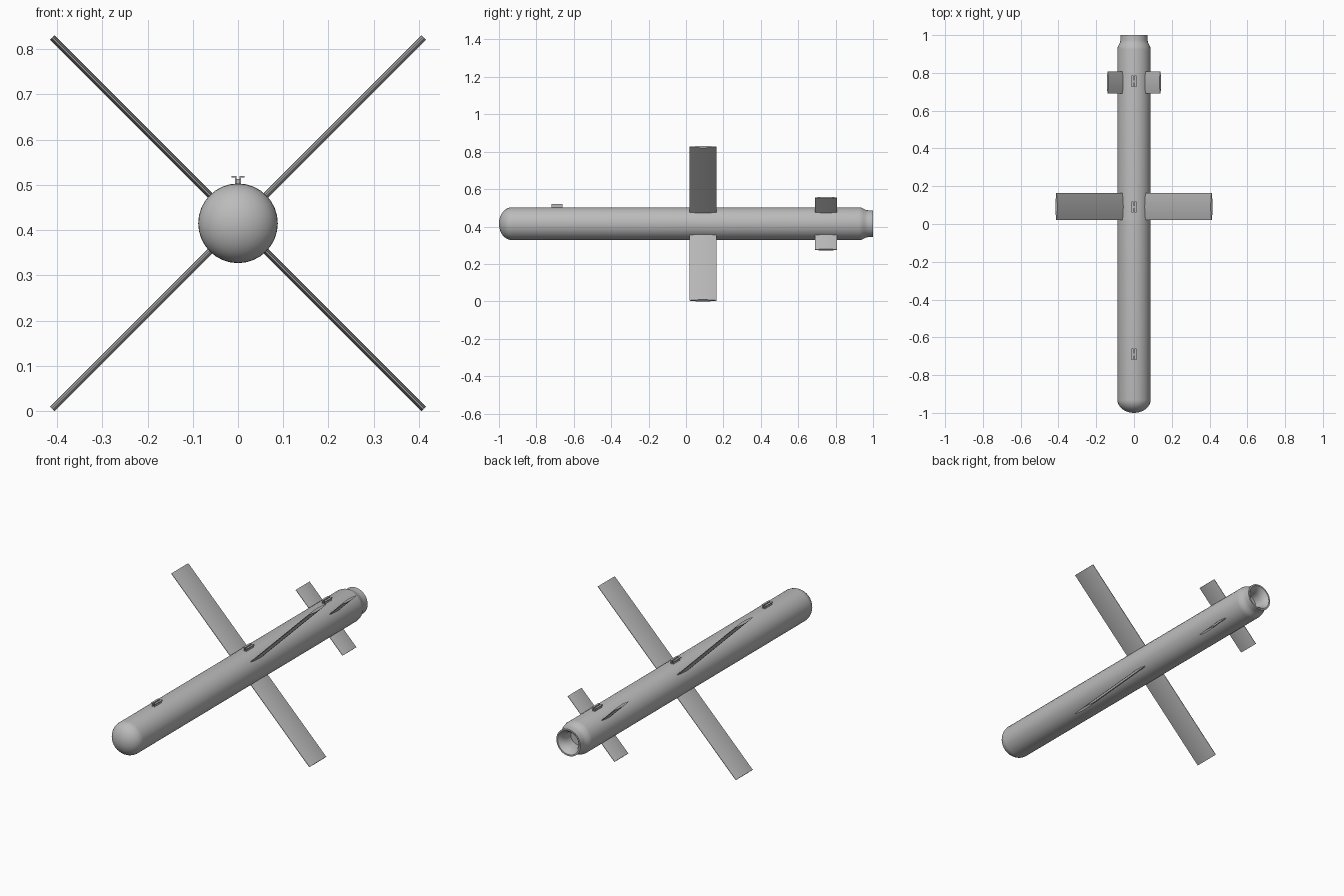
import bpy, bmesh, math
from mathutils import Matrix, Vector

cube = bpy.data.objects.get("Cube")
if cube:
    bpy.data.objects.remove(cube, do_unlink=True)

AXIS_Z = 0.415
RADIUS = 0.088

grey = bpy.data.materials.new("plain grey")
grey.use_nodes = True
grey.diffuse_color = (0.5, 0.5, 0.5, 1)
grey.node_tree.nodes["Principled BSDF"].inputs["Base Color"].default_value = (0.5, 0.5, 0.5, 1)


def finish(name, bm, angle=30):
    """Turn a bmesh into a smooth-shaded grey object."""
    bmesh.ops.recalc_face_normals(bm, faces=bm.faces)
    mesh = bpy.data.meshes.new(name)
    bm.to_mesh(mesh)
    bm.free()
    mesh.materials.append(grey)
    obj = bpy.data.objects.new(name, mesh)
    bpy.context.collection.objects.link(obj)
    bpy.ops.object.select_all(action="DESELECT")
    obj.select_set(True)
    bpy.context.view_layer.objects.active = obj
    bpy.ops.object.shade_smooth_by_angle(angle=math.radians(angle))
    return obj


def lathe(name, profile, sides=32):
    """Spin a (radius, y) profile around the body axis."""
    bm = bmesh.new()
    verts = [bm.verts.new((r, y, AXIS_Z)) for r, y in profile]
    edges = [bm.edges.new(pair) for pair in zip(verts, verts[1:])]
    bmesh.ops.spin(bm, geom=verts + edges, cent=(0, 0, AXIS_Z), axis=(0, 1, 0),
                   angle=math.tau, steps=sides, use_duplicate=False)
    bmesh.ops.remove_doubles(bm, verts=bm.verts, dist=0.0002)
    return finish(name, bm, 40)


def fin(name, angle, root, tip, y0, y1, thickness):
    """Lens-section blade pointing outwards at the given angle."""
    bm = bmesh.new()
    mid, half, steps = (y0 + y1) / 2, (y1 - y0) / 2, 8
    arc = [-1 + 2 * i / steps for i in range(steps + 1)]
    section = [(mid + half * t, thickness / 2 * (1 - 0.8 * t * t)) for t in arc]
    section += [(y, -z) for y, z in reversed(section)]
    face = bm.faces.new([bm.verts.new((root, y, z)) for y, z in section])
    out = bmesh.ops.extrude_face_region(bm, geom=[face])["geom"]
    bmesh.ops.translate(bm, vec=(tip - root, 0, 0),
                        verts=[v for v in out if isinstance(v, bmesh.types.BMVert)])
    place = Matrix.Translation((0, 0, AXIS_Z)) @ Matrix.Rotation(-angle, 4, "Y")
    bmesh.ops.transform(bm, matrix=place, verts=bm.verts)
    return finish(name, bm)


def add_box(bm, centre, size):
    matrix = Matrix.Translation(Vector(centre)) @ Matrix.Diagonal((*size, 1))
    bmesh.ops.create_cube(bm, size=1, matrix=matrix)


def hanger(name, y):
    """Pair of outward-facing L rails joined by a small bridge."""
    bm = bmesh.new()
    for side in (-1, 1):
        add_box(bm, (side * 0.005, y, 0.508), (0.004, 0.06, 0.022))
        add_box(bm, (side * 0.0085, y, 0.518), (0.011, 0.06, 0.004))
    add_box(bm, (0, y, 0.505), (0.008, 0.015, 0.016))
    return finish(name, bm)


# Body: domed nose, long tube, stepped tail and hollow nozzle
nose = [(RADIUS * math.sin(a), -0.93 - 0.07 * math.cos(a))
        for a in (math.pi / 2 * i / 10 for i in range(11))]
tail = [(RADIUS, 0.925), (0.086, 0.937), (0.08, 0.95), (0.074, 0.962), (0.072, 0.972), (0.072, 1.0)]
nozzle = [(0.064, 1.0), (0.054, 0.99), (0.046, 0.975), (0.042, 0.955), (0.042, 0.92), (0, 0.92)]
lathe("body", nose + tail + nozzle)

# Crossed wings and tail fins
corners = {"upper_left": 45, "upper_right": 135, "lower_right": 225, "lower_left": 315}
for corner, degrees in corners.items():
    angle = math.radians(degrees)
    fin(corner + "_wing", angle, 0.07, 0.581, 0.02, 0.163, 0.014)
    fin(corner + "_tail_fin", angle, 0.07, 0.197, 0.69, 0.807, 0.012)

# Hangers along the top
for place, y in (("front", -0.69), ("middle", 0.09), ("rear", 0.755)):
    hanger(place + "_hanger", y)
